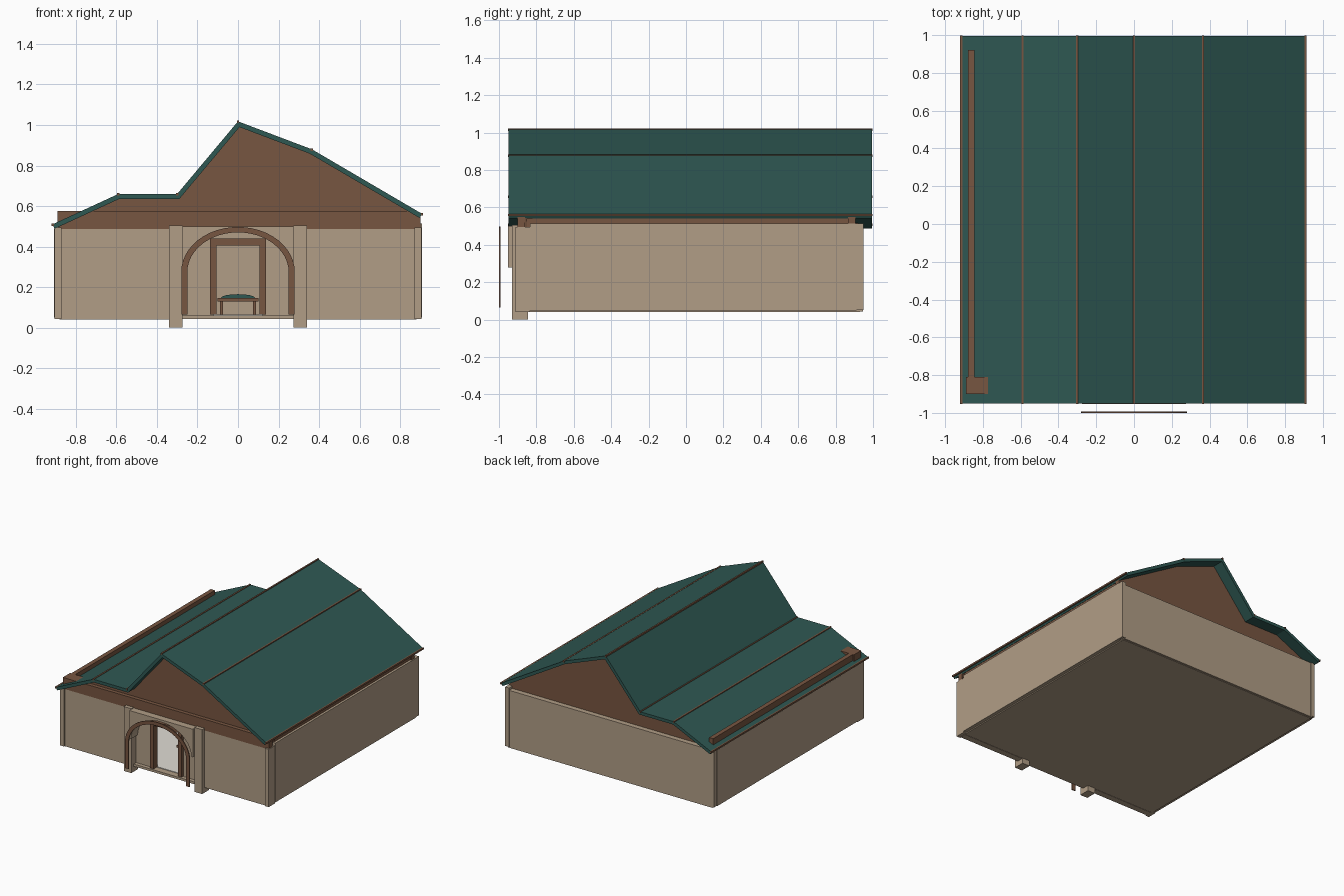
import bpy, bmesh, math
from mathutils import Vector

if "Cube" in bpy.data.objects:
    bpy.data.objects.remove(bpy.data.objects["Cube"])


def material(name, rgb):
    m = bpy.data.materials.new(name)
    m.use_nodes = True
    m.diffuse_color = (*rgb, 1)
    m.node_tree.nodes["Principled BSDF"].inputs["Base Color"].default_value = (*rgb, 1)
    return m


PLASTER = material("beige plaster", (0.44, 0.34, 0.24))
WOOD = material("brown wood", (0.185, 0.092, 0.053))
TEAL = material("teal roofing", (0.028, 0.098, 0.086))
PALE = material("pale floor", (0.75, 0.72, 0.66))


def prism(name, outline, y0, y1, mat):
    """Extrude an outline of (x, z) points from y0 to y1."""
    bm = bmesh.new()
    face = bm.faces.new([bm.verts.new((x, y0, z)) for x, z in outline])
    out = bmesh.ops.extrude_face_region(bm, geom=[face])
    moved = [v for v in out["geom"] if isinstance(v, bmesh.types.BMVert)]
    bmesh.ops.translate(bm, verts=moved, vec=(0, y1 - y0, 0))
    bmesh.ops.recalc_face_normals(bm, faces=bm.faces)
    mesh = bpy.data.meshes.new(name)
    bm.to_mesh(mesh)
    bm.free()
    mesh.materials.append(mat)
    obj = bpy.data.objects.new(name, mesh)
    bpy.context.collection.objects.link(obj)
    return obj


def box(name, x0, x1, y0, y1, z0, z1, mat):
    return prism(name, [(x0, z0), (x1, z0), (x1, z1), (x0, z1)], y0, y1, mat)


def lowered(points, depth):
    """Offset a left-to-right polyline downwards with mitred joints."""
    pts = [Vector(p) for p in points]
    result = []
    for i, p in enumerate(pts):
        dirs = []
        if i > 0:
            dirs.append((p - pts[i - 1]).normalized())
        if i < len(pts) - 1:
            dirs.append((pts[i + 1] - p).normalized())
        normals = [Vector((d.y, -d.x)) for d in dirs]
        mitre = sum(normals, Vector((0, 0))).normalized()
        result.append(tuple(p + mitre * depth / mitre.dot(normals[0])))
    return result


def half_ellipse(rx, rz, cz, steps=24):
    return [(-rx * math.cos(math.pi * i / steps), cz + rz * math.sin(math.pi * i / steps))
            for i in range(steps + 1)]


# Roof with seam strips
ridge_line = [(-0.915, 0.51), (-0.59, 0.66), (-0.30, 0.66), (0, 1.018), (0.365, 0.88), (0.908, 0.562)]
underside = lowered(ridge_line, 0.024)
prism("roof", ridge_line + underside[::-1], -0.95, 0.995, TEAL)
for i, (x, z) in enumerate(ridge_line):
    box(f"roof_strip_{i + 1}", x - 0.006, x + 0.006, -0.953, 0.998, z - 0.009, z + 0.004, WOOD)

# Gables closing both roof ends
gable = [(-0.89, 0.485)] + lowered(ridge_line, 0.022) + [(0.885, 0.485)]
gable = gable[1:]
prism("front_gable", gable, -0.87, -0.85, WOOD)
prism("back_gable", gable, 0.885, 0.905, WOOD)

# Timber beams on the wall tops
box("front_beam", -0.89, 0.885, -0.9, -0.81, 0.488, 0.575, WOOD)
box("left_beam", -0.88, -0.845, -0.81, 0.92, 0.49, 0.575, WOOD)
box("right_beam", 0.855, 0.89, -0.82, 0.87, 0.512, 0.552, WOOD)
for name, y in (("front", -0.88), ("back", 0.885)):
    box(f"{name}_beam_end", 0.875, 0.9, y - 0.02, y + 0.02, 0.49, 0.555, WOOD)

# Walls and floor
box("right_wall", 0.88, 0.908, -0.835, 0.912, 0.05, 0.515, PLASTER)
box("left_wall", -0.908, -0.88, -0.835, 0.912, 0.05, 0.49, PLASTER)
box("back_wall", -0.89, 0.885, 0.9, 0.945, 0.045, 0.495, PLASTER)
box("front_wall_left", 0.3, 0.88, -0.9, -0.85, 0.04, 0.49, PLASTER)
box("front_wall_right", -0.88, -0.3, -0.9, -0.85, 0.04, 0.49, PLASTER)
box("foundation", -0.885, 0.88, -0.9, 0.93, 0.042, 0.06, PLASTER)
box("floor", -0.87, 0.87, -0.85, 0.9, 0.06, 0.065, PALE)

# Corner posts
for side in (-1, 1):
    name = "left" if side > 0 else "right"
    x0, x1 = sorted((side * 0.872, side * 0.905))
    box(f"{name}_front_post", x0, x1, -0.912, -0.835, 0.042, 0.495, PLASTER)
    box(f"{name}_back_post", x0, x1, 0.912, 0.948, 0.052, 0.495 if side < 0 else 0.515, PLASTER)

    # Entrance pillars and arch legs
    x0, x1 = sorted((side * 0.275, side * 0.34))
    box(f"{name}_pillar", x0, x1, -0.93, -0.845, 0, 0.505, PLASTER)
    x0, x1 = sorted((side * 0.25, side * 0.28))
    box(f"{name}_arch_leg", x0, x1, -1, -0.992, 0.065, 0.275, WOOD)

    # Doorway sides and frame legs
    x0, x1 = sorted((side * 0.12, side * 0.28))
    box(f"{name}_doorway_side", x0, x1, -0.87, -0.855, 0.06, 0.43, PLASTER)
    x0, x1 = sorted((side * 0.105, side * 0.137))
    box(f"{name}_door_frame_leg", x0, x1, -0.895, -0.85, 0.065, 0.44, WOOD)

    # Table legs
    x0, x1 = sorted((side * 0.075, side * 0.09))
    box(f"{name}_table_leg", x0, x1, -0.6, -0.35, 0.065, 0.13, WOOD)

# Doorway header and lintel
box("doorway_header", -0.28, 0.28, -0.87, -0.855, 0.43, 0.5, PLASTER)
box("door_lintel", -0.137, 0.137, -0.895, -0.85, 0.405, 0.44, WOOD)

# Entrance arch and the panel around it
prism("entrance_arch", half_ellipse(0.28, 0.222, 0.275) + half_ellipse(0.25, 0.195, 0.275)[::-1],
      -1, -0.992, WOOD)
prism("arch_panel", [(-0.275, 0.5), (-0.275, 0.28)] + half_ellipse(0.262, 0.203, 0.28)
      + [(0.275, 0.28), (0.275, 0.5)], -0.953, -0.87, PLASTER)

# Table with a cloth inside the room
box("table_top", -0.1, 0.1, -0.62, -0.33, 0.13, 0.147, WOOD)
prism("table_cloth", half_ellipse(0.085, 0.018, 0.147, 8), -0.6, -0.35, TEAL)
